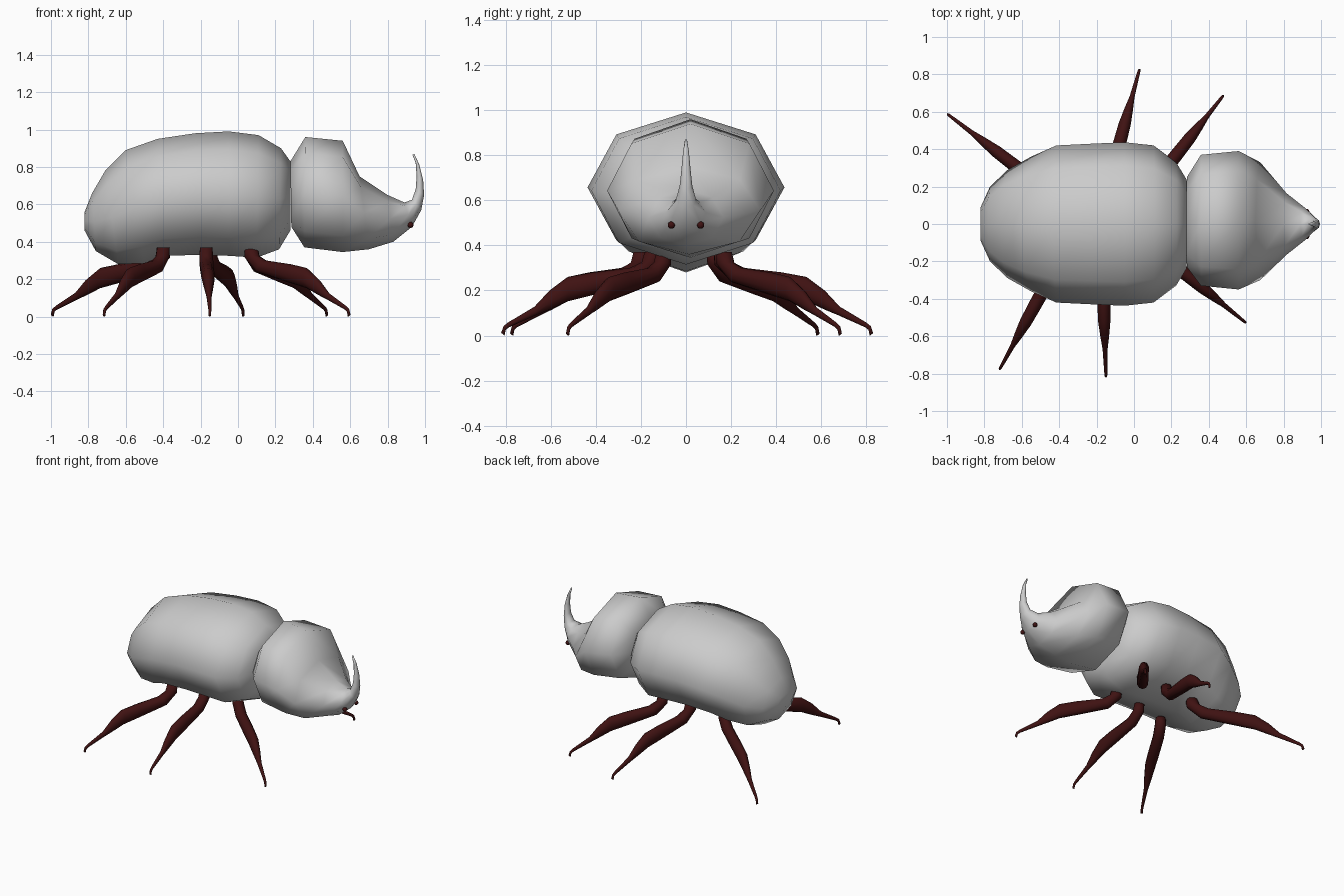
import bpy, bmesh, math
from mathutils import Vector

if "Cube" in bpy.data.objects:
    bpy.data.objects.remove(bpy.data.objects["Cube"])


def material(name, rgb):
    m = bpy.data.materials.new(name)
    m.diffuse_color = (*rgb, 1)
    m.use_nodes = True
    m.node_tree.nodes["Principled BSDF"].inputs["Base Color"].default_value = m.diffuse_color
    return m


SHELL = material("shell_grey", (0.6, 0.6, 0.6))
DARK = material("dark_red", (0.05, 0.006, 0.006))


def loft(name, rings, mat, origin=(0, 0), end=(1, 0), sides=8):
    """Skin oval rings: (upper s, z, lower s, z, half width, side shift),
    s running from origin (0) to end (1) in plan."""
    o, e = Vector((*origin, 0)), Vector((*end, 0))
    d = e - o
    side = Vector((-d.y, d.x, 0)).normalized()
    bm = bmesh.new()
    loops = []
    for us, uz, ls, lz, w, shift in rings:
        up = o + d * us + Vector((0, 0, uz))
        lo = o + d * ls + Vector((0, 0, lz))
        mid, half = (up + lo) / 2, (up - lo) / 2
        loops.append([bm.verts.new(mid + half * math.cos(a) + side * (w * math.sin(a) + shift))
                      for a in (2 * math.pi * i / sides for i in range(sides))])
    for a, b in zip(loops, loops[1:]):
        for i in range(sides):
            j = (i + 1) % sides
            bm.faces.new((a[i], a[j], b[j], b[i]))
    bm.faces.new(loops[0])
    bm.faces.new(loops[-1][::-1])
    bmesh.ops.recalc_face_normals(bm, faces=bm.faces)
    for f in bm.faces:
        f.smooth = True
    me = bpy.data.meshes.new(name)
    bm.to_mesh(me)
    bm.free()
    me.materials.append(mat)
    ob = bpy.data.objects.new(name, me)
    bpy.context.collection.objects.link(ob)
    return ob


# Abdomen with wing cases
loft("abdomen", [
    (-.82, .56, -.82, .46, .09, 0),
    (-.78, .66, -.76, .35, .20, 0),
    (-.71, .78, -.64, .28, .29, 0),
    (-.60, .89, -.50, .285, .36, 0),
    (-.43, .95, -.40, .325, .42, 0),
    (-.23, .98, -.20, .33, .43, 0),
    (-.05, .99, -.05, .325, .437, 0),
    (.11, .97, .10, .315, .42, 0),
    (.23, .90, .22, .36, .33, 0),
    (.28, .83, .28, .46, .24, 0),
], SHELL)

# Thorax, head and horn in one sweep
loft("thorax_head_horn", [
    (.28, .83, .285, .48, .24, .01),
    (.36, .96, .355, .37, .35, .02),
    (.56, .94, .56, .345, .37, .02),
    (.65, .75, .70, .36, .315, .015),
    (.80, .65, .83, .40, .165, 0),
    (.89, .61, .93, .48, .09, 0),
    (.93, .625, .98, .57, .046, 0),
    (.95, .68, .995, .65, .028, 0),
    (.955, .75, .99, .73, .02, 0),
    (.95, .82, .97, .81, .013, 0),
    (.933, .865, .943, .87, .005, 0),
], SHELL)

# Legs: one shared profile placed between hip and foot
LEG = [
    (.05, .37, -.055, .37, .035, 0),
    (.07, .325, -.05, .315, .038, 0),
    (.15, .30, .07, .235, .038, 0),
    (.40, .28, .36, .185, .037, 0),
    (.56, .26, .56, .152, .034, 0),
    (.68, .20, .68, .115, .024, 0),
    (.78, .128, .77, .09, .014, 0),
    (.955, .058, .95, .036, .009, 0),
    (.985, .042, .97, .025, .008, 0),
    (1.0, .012, .978, 0, .007, 0),
]
for name, hip, foot in [
    ("rear_leg_left", (-.40, .13), (-1.0, .59)),
    ("rear_leg_right", (-.40, -.20), (-.72, -.78)),
    ("middle_leg_left", (-.15, .16), (.03, .83)),
    ("middle_leg_right", (-.17, -.15), (-.15, -.82)),
    ("front_leg_left", (.07, .17), (.48, .69)),
    ("front_leg_right", (.07, -.10), (.60, -.53)),
]:
    loft(name, LEG, DARK, hip, foot, 10)

# Eyes
for name, s in (("eye_left", 1), ("eye_right", -1)):
    bpy.ops.mesh.primitive_uv_sphere_add(segments=12, ring_count=8, radius=.016,
                                         location=(.922, s * .065, .49))
    eye = bpy.context.object
    eye.name = name
    eye.data.materials.append(DARK)
    bpy.ops.object.shade_smooth()
